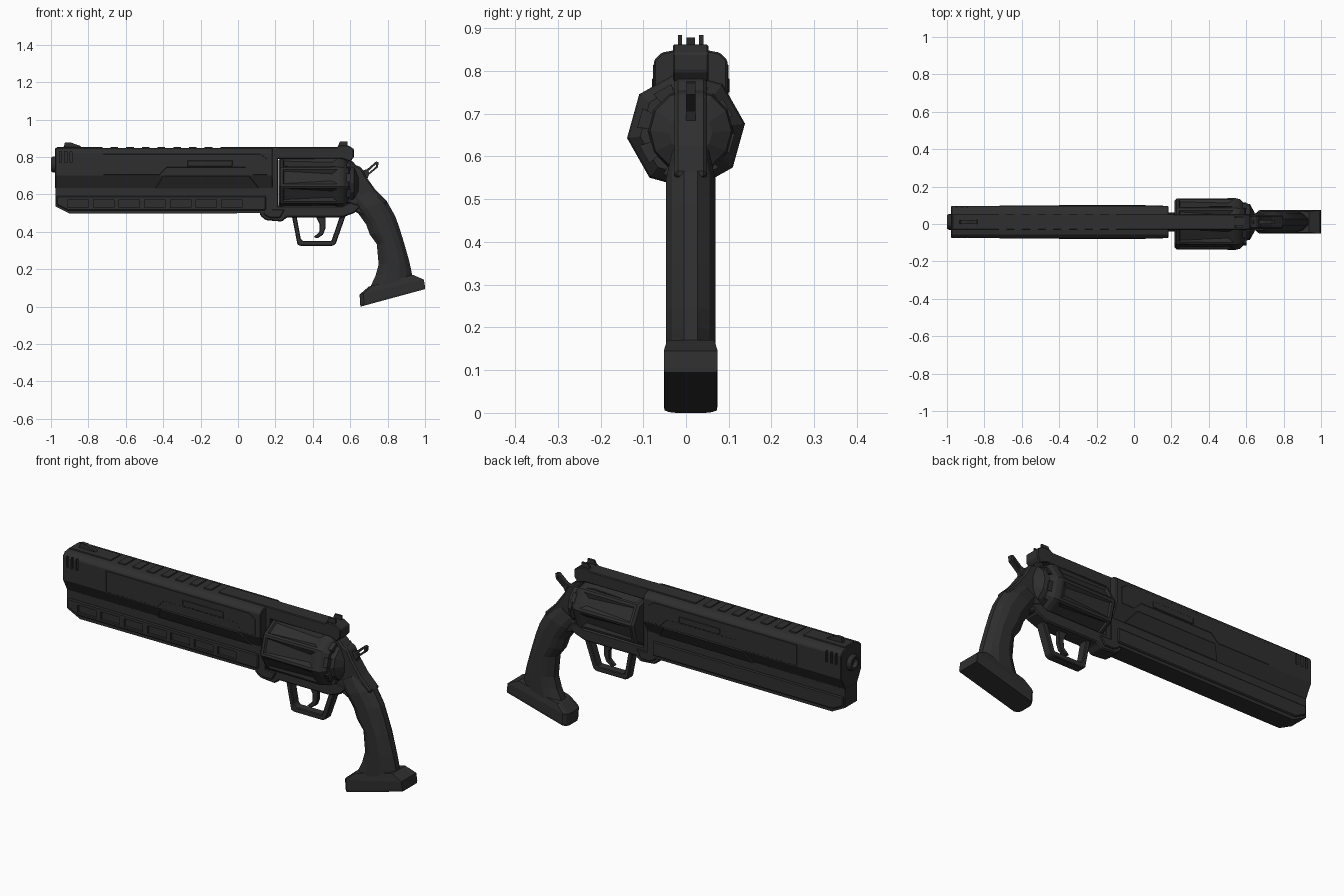
import bpy, bmesh
from math import sin, cos, radians, pi

if "Cube" in bpy.data.objects:
    bpy.data.objects.remove(bpy.data.objects["Cube"])

YC = 0.011  # centre plane of the gun body
dark = bpy.data.materials.new("dark_metal")
dark.diffuse_color = (0.028, 0.028, 0.028, 1)
dark.use_nodes = True
dark.node_tree.nodes["Principled BSDF"].inputs["Base Color"].default_value = dark.diffuse_color


def finish(name, bm):
    bmesh.ops.recalc_face_normals(bm, faces=bm.faces)
    me = bpy.data.meshes.new(name)
    bm.to_mesh(me)
    bm.free()
    me.materials.append(dark)
    ob = bpy.data.objects.new(name, me)
    bpy.context.collection.objects.link(ob)
    return ob


def bake(ob):
    bpy.context.view_layer.update()
    dg = bpy.context.evaluated_depsgraph_get()
    me = bpy.data.meshes.new_from_object(ob.evaluated_get(dg))
    ob.modifiers.clear()
    ob.data = me


def bevel(ob, width, angle=30):
    m = ob.modifiers.new("bevel", 'BEVEL')
    m.width, m.segments = width, 1
    m.limit_method, m.angle_limit = 'ANGLE', radians(angle)
    bake(ob)
    return ob


def loft(name, rings, bev=0):
    bm = bmesh.new()
    vs = [[bm.verts.new(p) for p in r] for r in rings]
    n = len(vs[0])
    for a, b in zip(vs, vs[1:]):
        for i in range(n):
            bm.faces.new((a[i], a[(i + 1) % n], b[(i + 1) % n], b[i]))
    bm.faces.new(vs[0])
    bm.faces.new(vs[-1])
    ob = finish(name, bm)
    return bevel(ob, bev) if bev else ob


def prism(name, pts, half, bev=0, y=YC):
    return loft(name, [[(x, y + s * half, z) for x, z in pts] for s in (-1, 1)], bev)


def boxes(name, items):
    # items: (x0, x1, y0, y1, z0, z1)
    bm = bmesh.new()
    for x0, x1, y0, y1, z0, z1 in items:
        vs = bmesh.ops.create_cube(bm, size=1)["verts"]
        for v in vs:
            v.co = (x0 if v.co.x < 0 else x1, y0 if v.co.y < 0 else y1, z0 if v.co.z < 0 else z1)
    return finish(name, bm)


def cut(ob, cutter):
    cutter.hide_render = True
    m = ob.modifiers.new("cut", 'BOOLEAN')
    m.operation, m.object, m.solver = 'DIFFERENCE', cutter, 'EXACT'
    bake(ob)
    bpy.data.objects.remove(cutter)


def ngon(x, r, n, z, y=YC, turn=0):
    return [(x, y + r * cos(turn + 2 * pi * i / n), z + r * sin(turn + 2 * pi * i / n)) for i in range(n)]


# Barrel shroud with muzzle vents and bore recess
half = [(.042, .848), (.068, .843), (.086, .825), (.086, .70), (.05, .632)]
sec = half + [(-y, z) for y, z in reversed(half)]
shroud = loft("barrel_shroud", [[(x, YC + y, z) for y, z in sec] for x in (-.978, .185)], .004)
vents = [(-.955 + .028 * i, -.943 + .028 * i, YC + s * .086 - .012, YC + s * .086 + .012, .77, .83)
         for i in range(3) for s in (-1, 1)]
cut(shroud, boxes("vent_cutter", vents))

# Muzzle tube
muzzle = loft("muzzle", [ngon(-1.0, .036, 16, .76), ngon(-.99, .042, 16, .76), ngon(-.9, .042, 16, .76)])
cut(muzzle, loft("bore_cutter", [ngon(-1.05, .024, 16, .76), ngon(-.92, .024, 16, .76)]))

# Raised side panels, both sides
for s, side in ((-1, "left"), (1, "right")):
    y = YC + s * .084
    prism(f"side_panel_{side}", [(-.72, .705), (-.72, .815), (.12, .815), (.155, .79), (.155, .705), (.08, .705),
                                 (.04, .745), (-.38, .745), (-.42, .705)], .004, .001, y)
    prism(f"side_badge_{side}", [(-.27, .75), (-.27, .782), (-.03, .782), (-.03, .75)], .007, .002, y)
    # Trapezoid plate lying on the slanted flank
    flank = [(-.44, 0), (-.40, 1), (.06, 1), (.11, 0)]
    loft(f"flank_plate_{side}", [[(x, YC + s * (.053 + .033 * t + o), .637 + .062 * t - o) for x, t in flank]
                                 for o in (-.004, .004)])

# Lower barrel block with pockets on the front side
under = prism("under_barrel", [(-.975, .64), (.185, .64), (.185, .5), (-.90, .497), (-.975, .535)], .05)
rail = prism("under_rail", [(-.97, .592), (.15, .592), (.15, .515), (-.91, .515), (-.97, .545)], .058, .005)
pockets = [(-.91 + .137 * i, -.80 + .137 * i, -.07, -.034, .53, .572) for i in range(7)]
cut(rail, boxes("pocket_cutter_a", pockets))
cut(under, boxes("pocket_cutter_b", pockets))

# Top rib with cross slots
rib = prism("top_rib", [(-.975, .835), (-.97, .853), (.2, .853), (.2, .835)], .042, .003)
cut(rib, boxes("slot_cutter", [(-.725 + .084 * i, -.682 + .084 * i, -.1, .1, .843, .9) for i in range(8)]))
prism("front_sight", [(-.935, .845), (-.925, .878), (-.895, .878), (-.845, .86), (-.83, .845)], .010)
for s in (-1, 1):
    prism("rear_sight_prong", [(.53, .845), (.545, .884), (.585, .884), (.585, .845)], .005, 0, YC + s * .025)

# Frame: front post, top strap, bottom, recoil shield
prism("frame_post", [(.17, .49), (.17, .853), (.213, .853), (.213, .49)], .042, .003)
prism("top_strap", [(.2, .79), (.2, .853), (.53, .853), (.54, .862), (.59, .862), (.62, .842), (.62, .80),
                    (.60, .775), (.56, .79)], .042, .004)
prism("frame_bottom", [(.115, .51), (.12, .485), (.15, .462), (.235, .455), (.262, .478), (.56, .478),
                       (.62, .50), (.66, .54), (.60, .56), (.56, .54), (.2, .54)], .042, .006)
prism("lug_cover", [(.13, .52), (.14, .49), (.17, .475), (.225, .475), (.25, .52)], .05, .004)
prism("frame_rear", [(.575, .79), (.61, .78), (.632, .755), (.66, .745), (.685, .695), (.735, .625), (.80, .56),
                     (.70, .47), (.63, .505), (.59, .54), (.597, .6)], .038, .008)
loft("recoil_shield", [ngon(.596, .10, 12, .66), ngon(.62, .095, 12, .66), ngon(.645, .05, 12, .655)])

# Eight-sided drum with tapered recessed panels
TURN = radians(7)
prof = [(.217, .125), (.228, .137), (.545, .139), (.565, .134), (.594, .108)]
drum = loft("drum", [ngon(x, r, 8, .66, 0, TURN) for x, r in prof])
bm = bmesh.new()
bm.from_mesh(drum.data)
bm.faces.ensure_lookup_table()
long_faces = [f for f in bm.faces if len(f.verts) == 4 and abs(f.calc_center_median().x - .386) < .03]
bmesh.ops.inset_individual(bm, faces=long_faces, thickness=.018, depth=0)
bmesh.ops.inset_individual(bm, faces=long_faces, thickness=.008, depth=-.010)
for f in long_faces:
    c = f.calc_center_median()
    for v in f.verts:
        if v.co.x > .4:
            v.co = v.co.lerp((v.co.x - .05, c.y, c.z), .45)
bm.to_mesh(drum.data)
bm.free()
# Radial ribs on the rear of the drum
for i in range(8):
    a = TURN + pi / 8 + i * pi / 4
    u, w = (cos(a), sin(a)), (-sin(a), cos(a))
    quad = [(.05, -.010), (.112, -.024), (.112, .024), (.05, .010)]
    loft("drum_rear_rib", [[(x, u[0] * r + w[0] * t, .66 + u[1] * r + w[1] * t) for r, t in quad]
                           for x in (.565, .602)])

# Trigger guard and trigger
prism("trigger_guard", [(.288, .485), (.318, .332), (.335, .325), (.505, .325), (.522, .335), (.575, .485),
                        (.545, .485), (.50, .352), (.345, .352), (.335, .365), (.313, .485)], .024, .004)
prism("trigger", [(.415, .485), (.437, .44), (.435, .40), (.405, .372), (.425, .365), (.455, .385), (.468, .42),
                  (.468, .485)], .012, .003)

# Hammer with an open spur
hammer = prism("hammer", [(.61, .68), (.615, .735), (.64, .755), (.665, .728), (.69, .735), (.738, .776),
                          (.752, .772), (.748, .745), (.70, .705), (.685, .665), (.65, .64)], .011)
cut(hammer, prism("spur_cutter", [(.697, .725), (.738, .762), (.738, .75), (.702, .718)], .05))

# Grip: stations of front point, back point
stations = [((.60, .56), (.725, .635)), ((.635, .51), (.795, .565)), ((.685, .44), (.84, .485)),
            ((.705, .385), (.862, .425)), ((.742, .335), (.885, .35)), ((.752, .225), (.915, .245)),
            ((.735, .165), (.925, .20)), ((.705, .10), (.935, .15))]
shape = [(0, .02), (.18, .046), (.32, .058), (.68, .058), (.86, .044), (1, .016)]
shape += [(t, -y) for t, y in reversed(shape)]
loft("grip", [[(f[0] + (b[0] - f[0]) * t, YC + y * (.75 if i == 0 else 1), f[1] + (b[1] - f[1]) * t)
               for t, y in shape] for i, (f, b) in enumerate(stations)])

# Flared butt, rounded at the front end
plan = [(0, .035), (.02, .052), (.06, .063), (1, .063)]
plan += [(t, -y) for t, y in reversed(plan)]


def butt_ring(f, b, k):
    return [(f[0] + (b[0] - f[0]) * t, YC + y * k, f[1] + (b[1] - f[1]) * t) for t, y in plan]


loft("butt", [butt_ring((.655, .0), (1.0, .094), .97), butt_ring((.653, .012), (1.0, .105), 1),
              butt_ring((.65, .065), (.994, .145), 1), butt_ring((.70, .108), (.935, .170), .88)])
